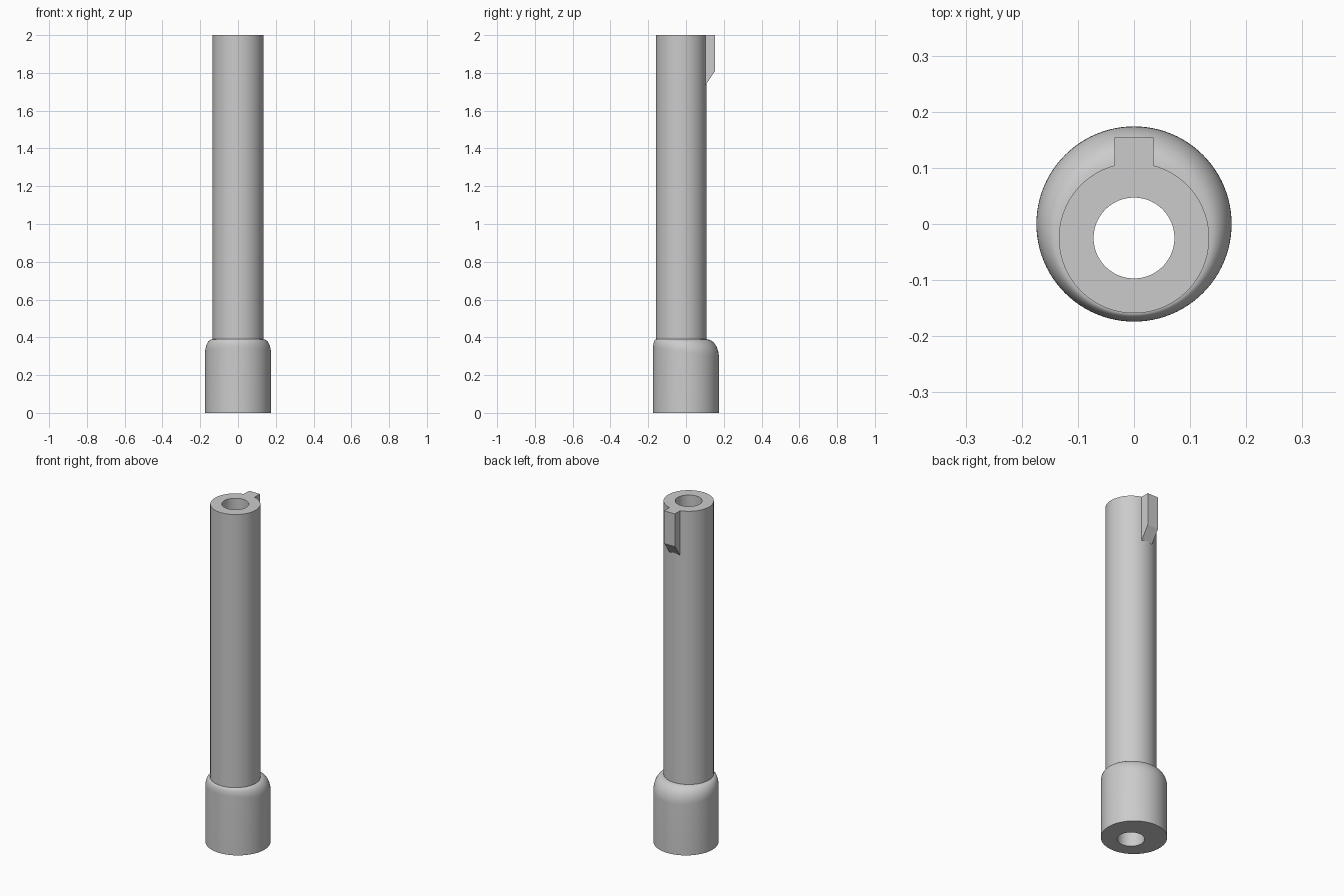
import bpy, bmesh
from math import sin, cos, pi, radians

cube = bpy.data.objects.get("Cube")
if cube:
    bpy.data.objects.remove(cube)

SIDES, ARC = 96, 10
BASE_R, TUBE_R, BORE_R = 0.174, 0.134, 0.072
TUBE_Y, SHOULDER_Z, TOP = -0.025, 0.39, 2.0

grey = bpy.data.materials.new("plain grey")
grey.use_nodes = True
colour = (0.6, 0.6, 0.6, 1)
grey.diffuse_color = colour
grey.node_tree.nodes["Principled BSDF"].inputs["Base Color"].default_value = colour


def finish(bm, name):
    bmesh.ops.recalc_face_normals(bm, faces=bm.faces)
    mesh = bpy.data.meshes.new(name)
    bm.to_mesh(mesh)
    bm.free()
    mesh.materials.append(grey)
    obj = bpy.data.objects.new(name, mesh)
    bpy.context.collection.objects.link(obj)
    return obj


def circle(radius, y, z):
    return lambda a: (radius * cos(a), y + radius * sin(a), z)


def shoulder(t):
    # Quarter-ellipse blend from the base circle to the offset tube circle;
    # the rounding is taller where the ledge is wider
    def point(a):
        r = TUBE_R + (BASE_R - TUBE_R) * cos(t)
        height = 0.07 + 0.025 * sin(a)
        return (r * cos(a), TUBE_Y * (1 - cos(t)) + r * sin(a),
                SHOULDER_Z - height * (1 - sin(t)))
    return point


# Socket and hollow tube: closed loop of rings, outside up and bore down
rings = [circle(BASE_R, 0, 0)]
rings += [shoulder(pi / 2 * i / ARC) for i in range(ARC + 1)]
rings += [circle(TUBE_R, TUBE_Y, TOP), circle(BORE_R, TUBE_Y, TOP),
          circle(BORE_R, TUBE_Y, 0)]
bm = bmesh.new()
loops = [[bm.verts.new(ring(2 * pi * i / SIDES)) for i in range(SIDES)]
         for ring in rings]
for k, low in enumerate(loops):
    high = loops[(k + 1) % len(loops)]
    for i in range(SIDES):
        j = (i + 1) % SIDES
        bm.faces.new((low[i], low[j], high[j], high[i]))
tube = finish(bm, "hollow_tube_with_base")

# Key on the back of the tube, with a slanted underside
bm = bmesh.new()
profile = [(0.1, TOP), (0.154, TOP), (0.154, 1.81), (0.1, 1.73)]
side = bm.faces.new([bm.verts.new((-0.035, y, z)) for y, z in profile])
out = bmesh.ops.extrude_face_region(bm, geom=[side])["geom"]
bmesh.ops.translate(bm, vec=(0.07, 0, 0),
                    verts=[v for v in out if isinstance(v, bmesh.types.BMVert)])
finish(bm, "locating_key")

# Smooth round walls, keep the rims sharp
bpy.ops.object.select_all(action='DESELECT')
tube.select_set(True)
bpy.context.view_layer.objects.active = tube
bpy.ops.object.shade_smooth_by_angle(angle=radians(30))
